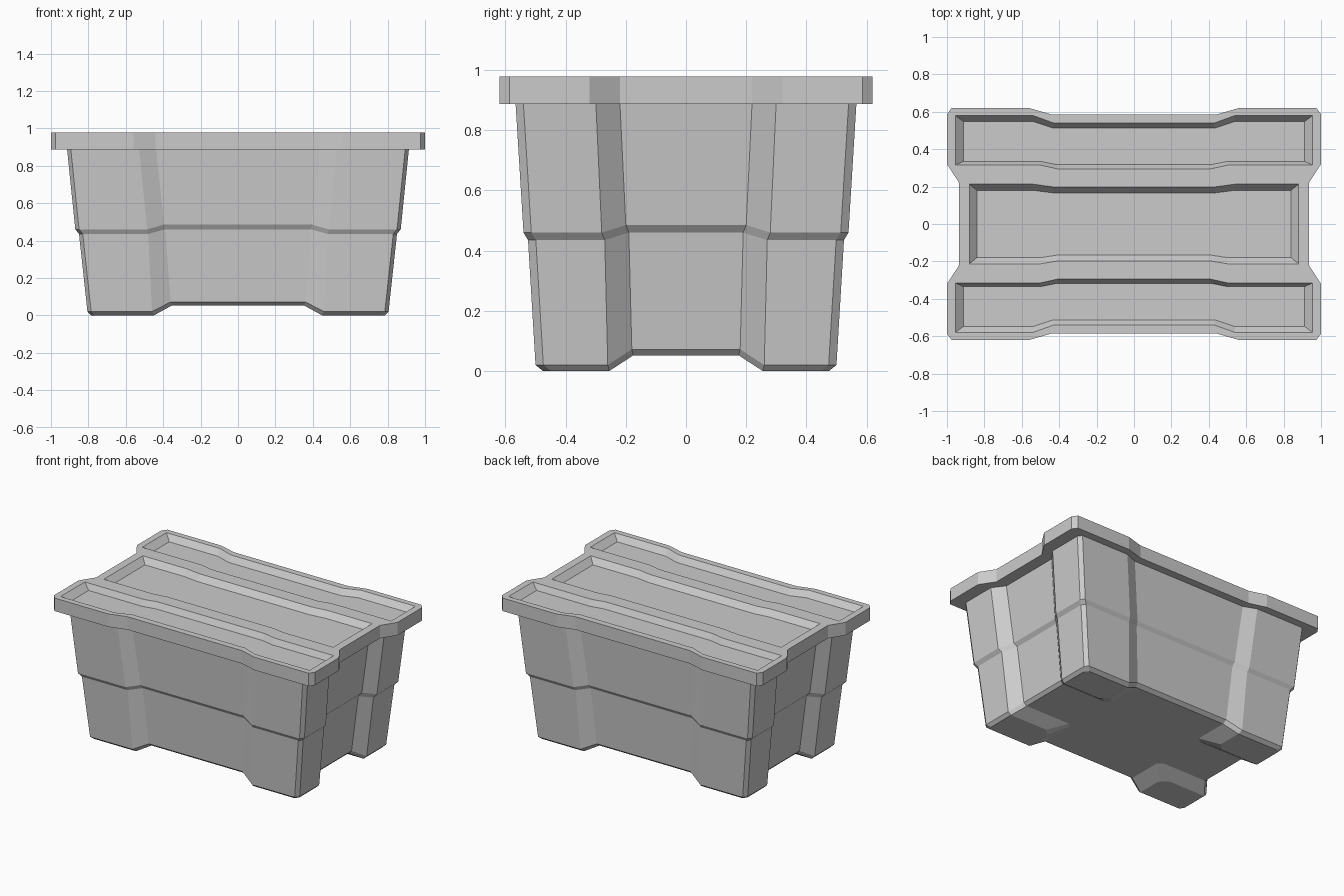
import bpy, bmesh

if "Cube" in bpy.data.objects:
    bpy.data.objects.remove(bpy.data.objects["Cube"])


def make_object(name, bm):
    bmesh.ops.recalc_face_normals(bm, faces=bm.faces[:])
    mesh = bpy.data.meshes.new(name)
    bm.to_mesh(mesh)
    bm.free()
    ob = bpy.data.objects.new(name, mesh)
    bpy.context.collection.objects.link(ob)
    return ob


def outline(hx, hy, xi, xo, yi, yo, zc, zm, dx, dy, cx, cy):
    """Chamfered rectangle with a shallow bay in the middle of each side."""
    quarter = [(xi, hy - dy, zm), (xo, hy, zc), (hx - cx, hy, zc),
               (hx, hy - cy, zc), (hx, yo, zc), (hx - dx, yi, zm)]
    ring = []
    for sx, sy in ((1, 1), (1, -1), (-1, -1), (-1, 1)):
        pts = [(sx * x, sy * y, z) for x, y, z in quarter]
        ring += pts if sx * sy > 0 else pts[::-1]
    return ring


def loft(bm, rings):
    loops = [[bm.verts.new(p) for p in r] for r in rings]
    for a, b in zip(loops, loops[1:]):
        for i in range(len(a)):
            j = (i + 1) % len(a)
            bm.faces.new((a[i], a[j], b[j], b[i]))
    return loops


# Tub: half sizes, bay break points, corner and bay heights for each level
levels = [
    (.785, .475, .355, .450, .175, .255, 0.00, .052),
    (.805, .500, .360, .460, .180, .260, .020, .072),
    (.850, .525, .390, .480, .190, .270, .435, .460),
    (.870, .540, .395, .485, .200, .280, .460, .485),
    (.915, .567, .440, .530, .220, .300, .900, .900),
]
bm = bmesh.new()
loops = loft(bm, [outline(*lv, .06, .035, .02, .026) for lv in levels])
bm.faces.new(loops[-1])

# Underside: four corner feet around a raised cross channel
base, centre = loops[0], []
xi, xo, yi, yo, zc, zm = levels[0][2:]
for q, (sx, sy) in enumerate(((1, 1), (1, -1), (-1, -1), (-1, 1))):
    quad = base[q * 6:q * 6 + 6]
    if sx * sy < 0:
        quad.reverse()
    v = [bm.verts.new((sx * x, sy * y, z)) for x, y, z in
         ((xi, yi + .03, zm), (xi + .03, yi, zm), (xo, yo + .05, zc), (xo + .05, yo, zc))]
    a1, a2, b1, b2 = v
    bm.faces.new((b1, quad[1], quad[2], quad[3], quad[4], b2))
    bm.faces.new((a1, quad[0], quad[1], b1))
    bm.faces.new((a2, b2, quad[4], quad[5]))
    bm.faces.new((a1, b1, b2, a2))
    part = [quad[0], a1, a2, quad[5]]
    centre += part if sx * sy > 0 else part[::-1]
bm.faces.new(centre)
make_object("tub", bm)

# Lid slab
TOP, FLOOR = .978, .938
bm = bmesh.new()
loops = loft(bm, [outline(1, .62, .44, .56, .22, .32, z, z, .065, .035, .025, .033)
                  for z in (.888, TOP)])
for lp in loops:
    bm.faces.new(lp)
lid = make_object("lid", bm)


# Recessed lid panels, cut with tapered blocks that narrow at mid-length
def panel(x, out, out_mid, inn, inn_mid, sign, z):
    top = [(-x, out), (-.54, out), (-.43, out_mid), (.43, out_mid), (.54, out), (x, out)]
    low = [(x, inn), (.50, inn), (.41, inn_mid), (-.41, inn_mid), (-.50, inn), (-x, inn)]
    return [(px, py * sign, z) for px, py in top + low]


side_rim, side_floor = (.955, .58, .54, .315, .295), (.912, .548, .512, .335, .317)
mid_rim, mid_floor = (.88, .213, .198, -.213, -.198), (.84, .18, .166, -.18, -.166)
for rim, floor, sign in ((side_rim, side_floor, 1), (mid_rim, mid_floor, 1),
                         (side_rim, side_floor, -1)):
    bm = bmesh.new()
    loops = loft(bm, [panel(*floor, sign, FLOOR), panel(*rim, sign, TOP),
                      panel(*rim, sign, TOP + .05)])
    bm.faces.new(loops[0])
    bm.faces.new(loops[-1])
    cutter = make_object("panel_cutter", bm)
    cutter.hide_render = True
    mod = lid.modifiers.new("panel", 'BOOLEAN')
    mod.operation, mod.solver, mod.object = 'DIFFERENCE', 'EXACT', cutter
    bpy.context.view_layer.objects.active = lid
    bpy.ops.object.modifier_apply(modifier=mod.name)
    bpy.data.objects.remove(cutter)
